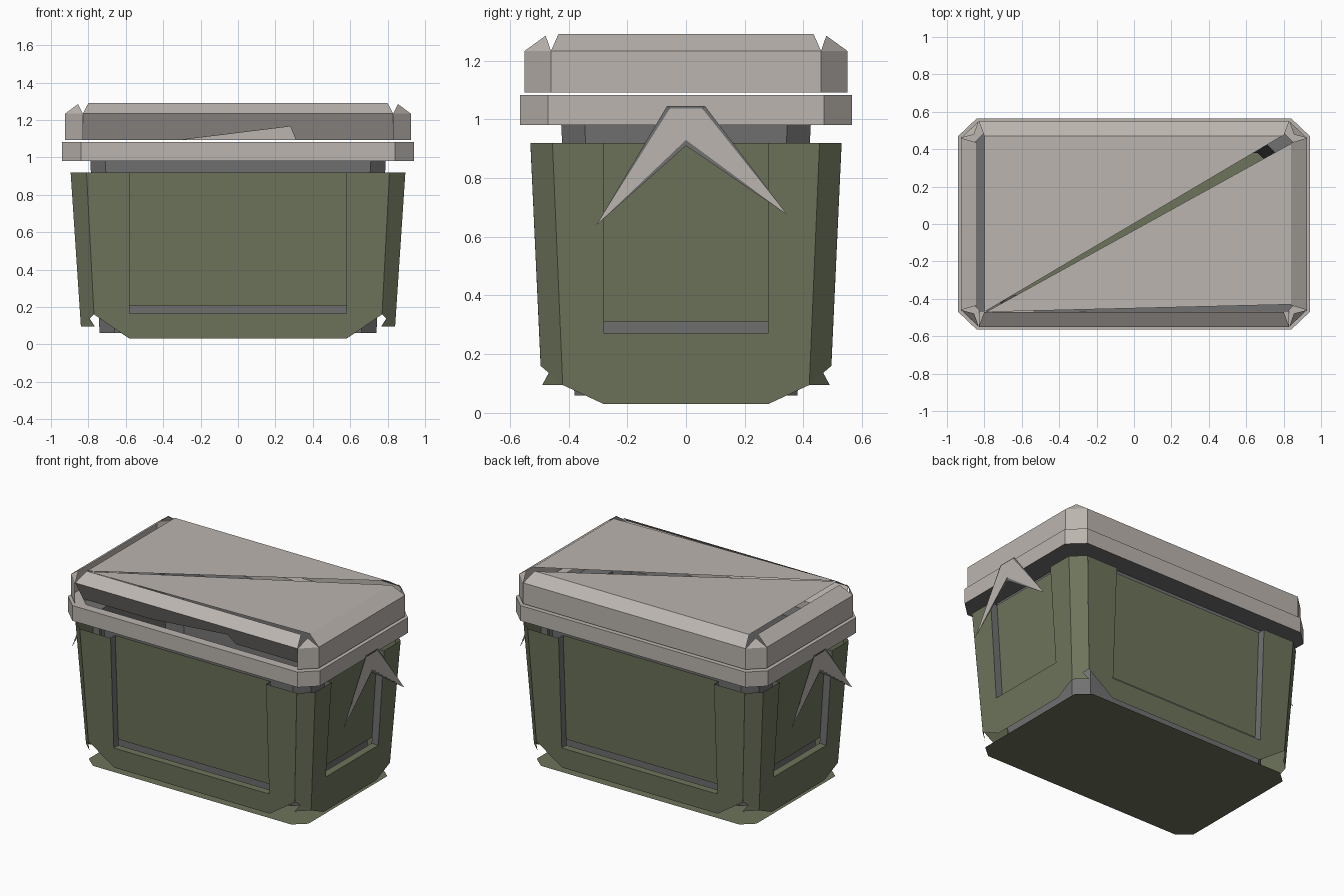
import bpy
from mathutils import Vector

if "Cube" in bpy.data.objects:
    bpy.data.objects.remove(bpy.data.objects["Cube"])


def material(name, rgb):
    m = bpy.data.materials.new(name)
    m.use_nodes = True
    m.diffuse_color = (*rgb, 1)
    node = m.node_tree.nodes["Principled BSDF"]
    node.inputs["Base Color"].default_value = (*rgb, 1)
    node.inputs["Roughness"].default_value = 0.8
    return m


LID = material("warm light grey", (0.50, 0.46, 0.43))
GREEN = material("olive green", (0.155, 0.175, 0.105))
GREY = material("liner grey", (0.165, 0.165, 0.165))
CENTRE = Vector((0, 0, 0.6))


def build(name, polys, mat):
    """One flat-shaded object from separate polygons, all turned outward."""
    verts, faces = [], []
    for poly in polys:
        start = len(verts)
        pts = [Vector(p) for p in poly]
        normal = Vector((0, 0, 0))
        for a, b in zip(pts, pts[1:] + pts[:1]):
            normal += a.cross(b)
        if normal.dot(sum(pts, Vector()) / len(pts) - CENTRE) < 0:
            pts.reverse()
        verts += pts
        faces.append(range(start, start + len(pts)))
    mesh = bpy.data.meshes.new(name)
    mesh.from_pydata(verts, [], faces)
    mesh.materials.append(mat)
    obj = bpy.data.objects.new(name, mesh)
    bpy.context.collection.objects.link(obj)
    return obj


def octagon(x, y, cx, cy, z):
    """Rectangle with cut corners."""
    return [(x, -y + cy, z), (x, y - cy, z), (x - cx, y, z), (-x + cx, y, z),
            (-x, y - cy, z), (-x, -y + cy, z), (-x + cx, -y, z), (x - cx, -y, z)]


def band(low, high):
    n = len(low)
    return [[low[i], low[(i + 1) % n], high[(i + 1) % n], high[i]] for i in range(n)]


def place(side, u, d, z):
    """Point at u along a wall, d out from the centre."""
    return {"front": (u, -d, z), "back": (-u, d, z),
            "left": (d, u, z), "right": (-d, -u, z)}[side]


def wall_depth(side, z):
    return 0.488 + 0.046 * z if side in ("front", "back") else 0.833 + 0.067 * z


# Body walls, each with a sunken panel that is open at the top
TOP, SUNK = 0.92, 0.05
for side in ("front", "back", "left", "right"):
    long_side = side in ("front", "back")
    top_u, low_u, low_z = (0.81, 0.77, 0.16) if long_side else (0.455, 0.42, 0.095)
    r, floor = (0.58, 0.165) if long_side else (0.28, 0.27)

    def outer(u, z, inset=0):
        return place(side, u, wall_depth(side, z) - inset, z)

    frame = [outer(*p) for p in ((-top_u, TOP), (-low_u, low_z), (-r, 0.03), (r, 0.03),
                                 (low_u, low_z), (top_u, TOP), (r, TOP), (r, floor),
                                 (-r, floor), (-r, TOP))]
    build(side + "_wall", [frame], GREEN)
    build(side + "_panel", [[outer(-r, floor + 0.04, SUNK), outer(r, floor + 0.04, SUNK),
                             outer(r, TOP, SUNK), outer(-r, TOP, SUNK)]], GREEN)
    build(side + "_panel_ledge", [[outer(-r, floor), outer(r, floor),
                                   outer(r, floor, SUNK), outer(-r, floor, SUNK)]], GREEN)
    build(side + "_panel_edges", [[outer(s * r, floor), outer(s * r, TOP),
                                   outer(s * r, TOP, SUNK), outer(s * r, floor, SUNK)]
                                  for s in (-1, 1)], GREY)

# Slanted body corners with small feet, and the lid corners above them
SIGNS = [(sx, sy) for sx in (-1, 1) for sy in (-1, 1)]


def corner(pts):
    return [[(sx * x, sy * y, z) for x, y, z in pts] for sx, sy in SIGNS]


build("body_corners", corner([(0.81, 0.53, TOP), (0.895, 0.455, TOP),
                              (0.84, 0.42, 0.095), (0.77, 0.495, 0.16)]), GREEN)
build("corner_feet", corner([(0.84, 0.42, 0.095), (0.765, 0.49, 0.095),
                             (0.80, 0.46, 0.15)]), GREEN)

# Flat base plate
build("base_plate", [octagon(0.82, 0.49, 0.08, 0.07, 0)], GREEN)

# Inner liner, showing as a collar below the rim
collar = octagon(0.79, 0.425, 0.08, 0.08, 0.98)
build("liner", band(octagon(0.74, 0.38, 0.08, 0.08, 0.06), collar), GREY)

# Rim
rim_low = octagon(0.94, 0.565, 0.10, 0.095, 0.98)
rim_top = octagon(0.94, 0.565, 0.10, 0.095, 1.083)
build("rim", band(rim_low, rim_top), LID)
build("rim_underside", band(collar, rim_low), GREY)
build("rim_lip", band(rim_top, octagon(0.88, 0.505, 0.10, 0.095, 1.083)), LID)

# Lid walls: the front one leans inward and has a notch
LOW, EAVE, PEAK = 1.092, 1.233, 1.29
lid_low = octagon(0.925, 0.55, 0.095, 0.09, LOW)
lid_high = octagon(0.925, 0.55, 0.095, 0.09, EAVE)
walls = band(lid_low, lid_high)
del walls[6]


def lean(x, z):
    return (x, -0.465 - 0.085 * (z - LOW) / (EAVE - LOW), z)


front = [lean(*p) for p in ((-0.83, LOW), (-0.31, LOW), (0.28, 1.165), (0.31, LOW),
                            (0.83, LOW), (0.83, EAVE), (-0.83, EAVE))]
build("lid_walls", walls + [front], LID)

# Lid slopes and corner facets
slopes = []
for s in (-1, 1):
    slopes.append([(-0.83, s * 0.55, EAVE), (0.83, s * 0.55, EAVE),
                   (0.80, s * 0.47, PEAK), (-0.80, s * 0.47, PEAK)])
    slopes.append([(s * 0.925, -0.46, EAVE), (s * 0.925, 0.46, EAVE),
                   (s * 0.84, 0.435, PEAK), (s * 0.84, -0.435, PEAK)])
build("lid_slopes", slopes, LID)
build("lid_corners", corner([(0.83, 0.55, EAVE), (0.925, 0.46, EAVE),
                             (0.855, 0.478, 1.285)]), LID)

# Lid top in two halves with a thin diagonal split
build("lid_top", [[(-0.80, -0.47, PEAK), (0.79, 0.47, PEAK), (-0.80, 0.47, PEAK)],
                  [(-0.79, -0.47, PEAK), (0.84, -0.43, PEAK), (0.84, 0.43, PEAK)]], LID)

# Flat handles on both ends
for side in ("left", "right"):
    def flat(d, *pts):
        return [place(side, u, d, z) for u, z in pts]

    tip_a, tip_b = (-0.305, 0.64), (0.345, 0.675)
    build(side + "_handle", [flat(1.0, (-0.055, 1.037), (0.055, 1.037), tip_b,
                                  (0, 0.93), tip_a)], LID)
    build(side + "_handle_edge", [
        flat(0.998, (0, 0.91), (0, 0.93), tip_a), flat(0.998, (0, 0.91), (0, 0.93), tip_b),
        flat(0.998, (-0.065, 1.045), (0.065, 1.045), (0.055, 1.037), (-0.055, 1.037)),
        flat(0.998, (-0.065, 1.045), (-0.05, 1.03), tip_a),
        flat(0.998, (0.065, 1.045), (0.05, 1.03), tip_b)], GREY)
